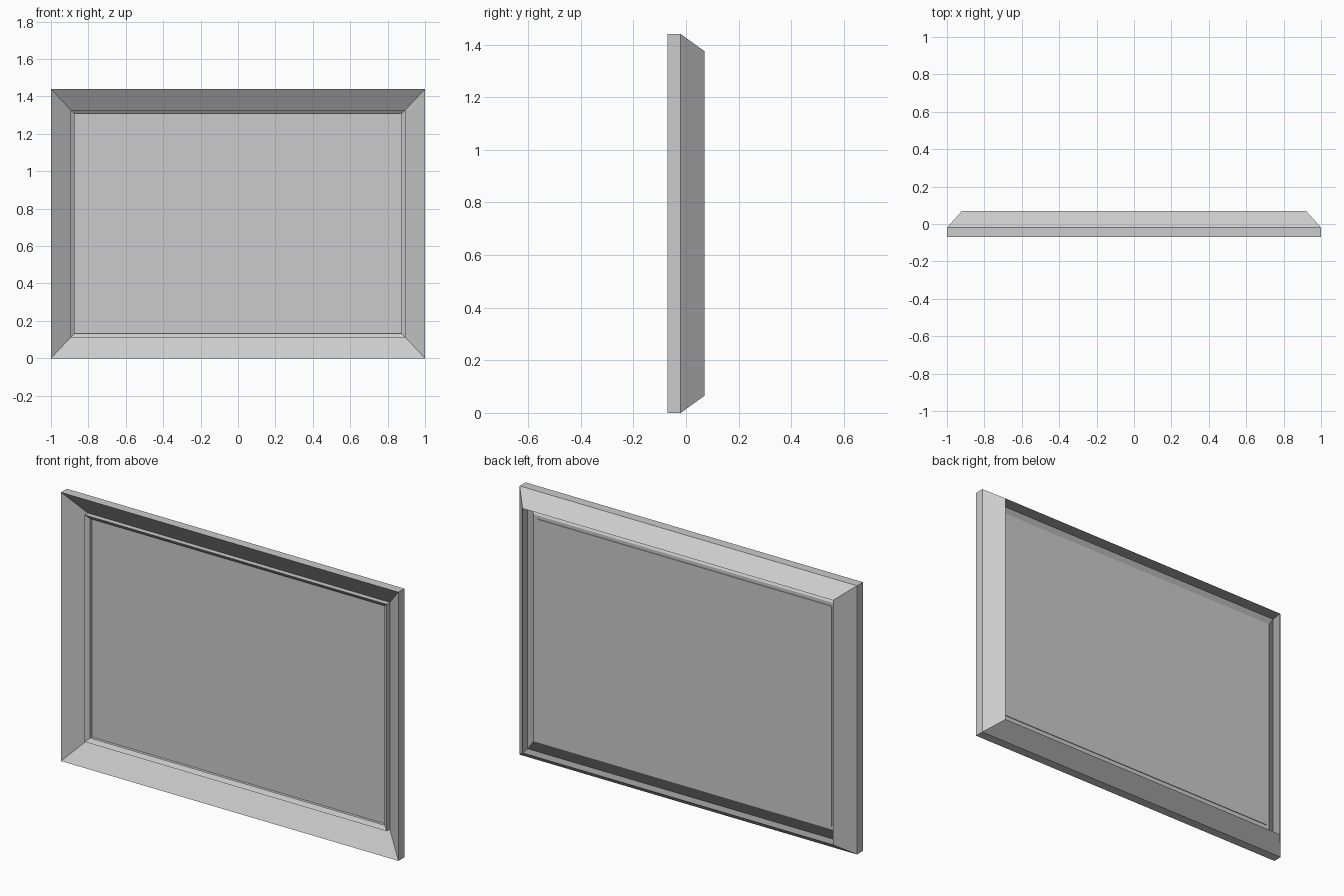
import bpy
import bmesh

WIDTH, HEIGHT = 2.0, 1.44

cube = bpy.data.objects.get("Cube")
if cube:
    bpy.data.objects.remove(cube, do_unlink=True)

grey = bpy.data.materials.new("plain_grey")
grey.use_nodes = True
color = (0.6, 0.6, 0.6, 1.0)
grey.diffuse_color = color
grey.node_tree.nodes["Principled BSDF"].inputs["Base Color"].default_value = color


def add_object(name, bm):
    bmesh.ops.recalc_face_normals(bm, faces=bm.faces)
    mesh = bpy.data.meshes.new(name)
    bm.to_mesh(mesh)
    bm.free()
    mesh.materials.append(grey)
    obj = bpy.data.objects.new(name, mesh)
    bpy.context.collection.objects.link(obj)
    return obj


def rectangle(bm, dx, dz, y):
    """Four corners inset from the outer edge by dx and dz at depth y."""
    x = WIDTH / 2 - dx
    corners = ((-x, dz), (x, dz), (x, HEIGHT - dz), (-x, HEIGHT - dz))
    return [bm.verts.new((cx, y, cz)) for cx, cz in corners]


def mitred_ring(name, profile):
    """Sweep a closed profile of (dx, dz, y) round the rectangle."""
    bm = bmesh.new()
    loops = [rectangle(bm, *point) for point in profile]
    for a, b in zip(loops, loops[1:] + loops[:1]):
        for i in range(4):
            j = (i + 1) % 4
            bm.faces.new((a[i], a[j], b[j], b[i]))
    return add_object(name, bm)


# Moulding: sloped front, hollow back and flared outer rim
mitred_ring("frame_moulding", [
    (0, 0, -0.07), (0.105, 0.112, 0.007), (0.105, 0.112, 0.012),
    (0.03, 0.03, -0.045), (0.08, 0.065, 0.07), (0, 0, -0.02),
])

# Raised lip around the opening
mitred_ring("inner_lip", [
    (0.105, 0.112, -0.02), (0.127, 0.132, -0.005),
    (0.127, 0.132, 0.012), (0.105, 0.112, 0.012),
])

# Flat panel filling the opening
bm = bmesh.new()
front = rectangle(bm, 0.125, 0.13, 0.01)
back = rectangle(bm, 0.125, 0.13, 0.016)
bm.faces.new(front)
bm.faces.new(back[::-1])
for i in range(4):
    j = (i + 1) % 4
    bm.faces.new((front[i], front[j], back[j], back[i]))
add_object("picture_panel", bm)
